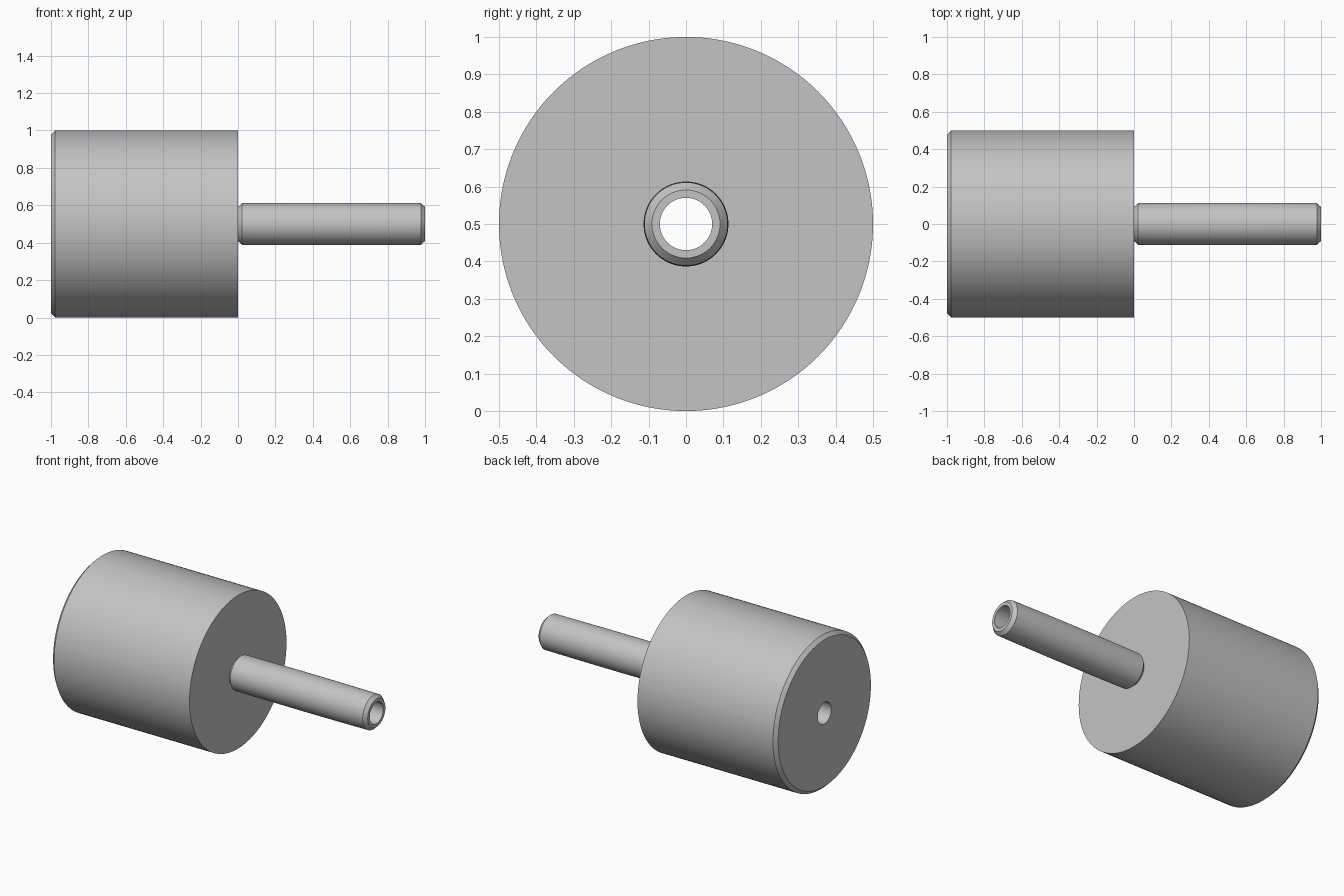
import bpy, bmesh
from math import radians, tau
from mathutils import Matrix

cube = bpy.data.objects.get("Cube")
if cube:
    bpy.data.objects.remove(cube, do_unlink=True)

steel = bpy.data.materials.new("light_grey_metal")
steel.use_nodes = True
colour = (0.55, 0.55, 0.55, 1)
steel.diffuse_color = colour
steel.node_tree.nodes["Principled BSDF"].inputs["Base Color"].default_value = colour

AXIS_Z = 0.5
BORE = 0.07
CHAMFER = 0.022
SEGMENTS = 128


def lathe(name, profile):
    """Revolve a closed loop of (x, radius) points around the long axis."""
    bm = bmesh.new()
    verts = [bm.verts.new((x, 0, r)) for x, r in profile]
    edges = [bm.edges.new((v, verts[i - 1])) for i, v in enumerate(verts)]
    bmesh.ops.spin(bm, geom=verts + edges, cent=(0, 0, 0), axis=(1, 0, 0),
                   angle=tau, steps=SEGMENTS, use_duplicate=False)
    bmesh.ops.remove_doubles(bm, verts=bm.verts, dist=0.0001)
    bmesh.ops.recalc_face_normals(bm, faces=bm.faces)
    bmesh.ops.transform(bm, matrix=Matrix.Translation((0, 0, AXIS_Z)), verts=bm.verts)
    mesh = bpy.data.meshes.new(name)
    bm.to_mesh(mesh)
    bm.free()
    mesh.materials.append(steel)
    obj = bpy.data.objects.new(name, mesh)
    bpy.context.collection.objects.link(obj)
    bpy.ops.object.select_all(action="DESELECT")
    obj.select_set(True)
    bpy.context.view_layer.objects.active = obj
    bpy.ops.object.shade_smooth_by_angle(angle=radians(25))


# Slightly crowned stem between its two chamfered ends
def crown(x):
    return 0.1135 - 0.0025 * ((x - 0.5) / 0.5) ** 2


start, end = CHAMFER, 1 - CHAMFER
stem = [(start + (end - start) * i / 12, 0) for i in range(13)]
stem = [(x, crown(x)) for x, _ in stem]

# Drum and stem form one turned body with a bore right through
lathe("drum_with_hollow_stem", [
    (-1, BORE), (-1, 0.5 - CHAMFER), (-1 + CHAMFER, 0.5), (0, 0.5),
    (0, 0.091), *stem, (1, 0.091), (1, BORE),
])
